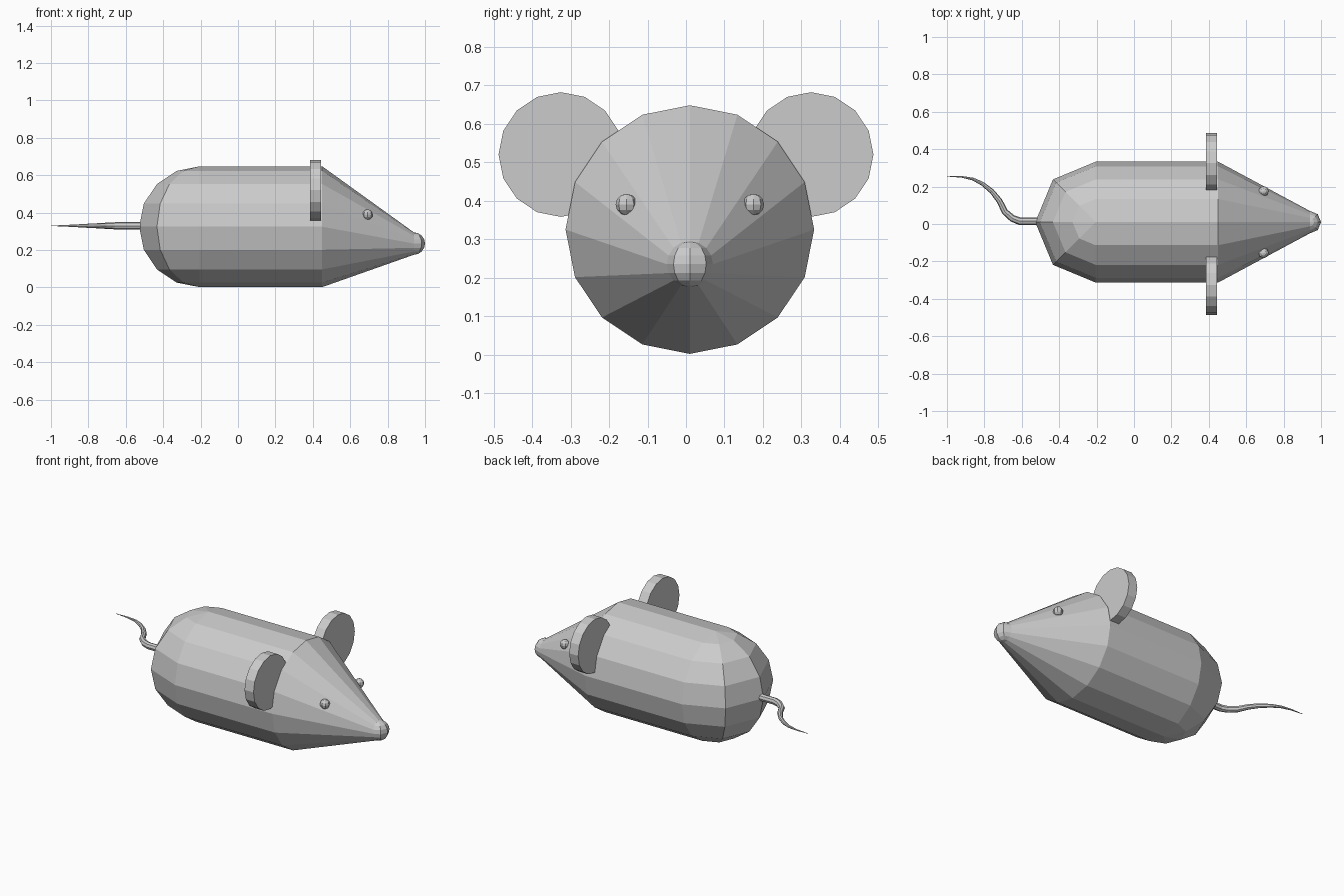
import bpy, bmesh
from math import sin, cos, pi, radians
from mathutils import Matrix

cube = bpy.data.objects.get("Cube")
if cube:
    bpy.data.objects.remove(cube, do_unlink=True)

GREY = (0.6, 0.6, 0.6, 1)
grey = bpy.data.materials.new("mouse_grey")
grey.use_nodes = True
grey.diffuse_color = GREY
grey.node_tree.nodes["Principled BSDF"].inputs["Base Color"].default_value = GREY

MID_Y = 0.01


def finish(name, bm):
    bmesh.ops.recalc_face_normals(bm, faces=bm.faces)
    mesh = bpy.data.meshes.new(name)
    bm.to_mesh(mesh)
    bm.free()
    mesh.materials.append(grey)
    ob = bpy.data.objects.new(name, mesh)
    bpy.context.collection.objects.link(ob)
    return ob


# Body: pole-to-pole arcs swept around a rounded rump, a barrel and a snout
bm = bmesh.new()


def arc(x, z, r, heading):
    a = radians(heading)
    return [bm.verts.new((x + r * sin(t) * cos(a), MID_Y + r * sin(t) * sin(a),
                          z + r * cos(t))) for t in [pi * i / 8 for i in range(9)]]


RADIUS, CENTRE_Z = 0.323, 0.325
arcs = [arc(0.94, 0.235, 0.06, h) for h in range(-90, 91, 45)]
arcs.append(arc(0.45, CENTRE_Z, RADIUS, 90))
arcs += [arc(-0.205, CENTRE_Z, RADIUS, h) for h in range(90, 271, 45)]
arcs.append(arc(0.45, CENTRE_Z, RADIUS, 270))
for a, b in zip(arcs, arcs[1:] + arcs[:1]):
    for i in range(8):
        bm.faces.new((a[i], a[i + 1], b[i + 1], b[i]))
bmesh.ops.remove_doubles(bm, verts=bm.verts, dist=0.0005)
finish("body", bm)

# Ears and eyes on both sides
for side, label in ((1, "left"), (-1, "right")):
    bm = bmesh.new()
    place = Matrix.Translation((0.415, side * 0.325, 0.52)) @ Matrix.Rotation(pi / 2, 4, 'Y')
    bmesh.ops.create_cone(bm, cap_ends=True, segments=16, radius1=0.162,
                          radius2=0.162, depth=0.06, matrix=place)
    finish(label + "_ear", bm)

    bm = bmesh.new()
    bmesh.ops.create_uvsphere(bm, u_segments=8, v_segments=6, radius=0.028,
                              matrix=Matrix.Translation((0.693, MID_Y + side * 0.165, 0.39)))
    finish(label + "_eye", bm)

# Tail: tapering bevelled curve
path = [(-0.50, 0.015), (-0.61, 0.015), (-0.65, 0.03), (-0.69, 0.065), (-0.72, 0.125),
        (-0.76, 0.175), (-0.81, 0.215), (-0.86, 0.24), (-0.92, 0.252), (-1.0, 0.255)]
curve = bpy.data.curves.new("tail", 'CURVE')
curve.dimensions = '3D'
curve.bevel_depth = 0.021
curve.bevel_resolution = 2
curve.use_fill_caps = True
spline = curve.splines.new('POLY')
spline.points.add(len(path) - 1)
for i, (p, (x, y)) in enumerate(zip(spline.points, path)):
    p.co = (x, y, 0.33, 1)
    p.radius = 1 - 0.95 * (i / (len(path) - 1)) ** 1.6
spline.use_smooth = False
curve.materials.append(grey)
tail = bpy.data.objects.new("tail", curve)
bpy.context.collection.objects.link(tail)
bpy.context.view_layer.objects.active = tail
tail.select_set(True)
bpy.ops.object.convert(target='MESH')
